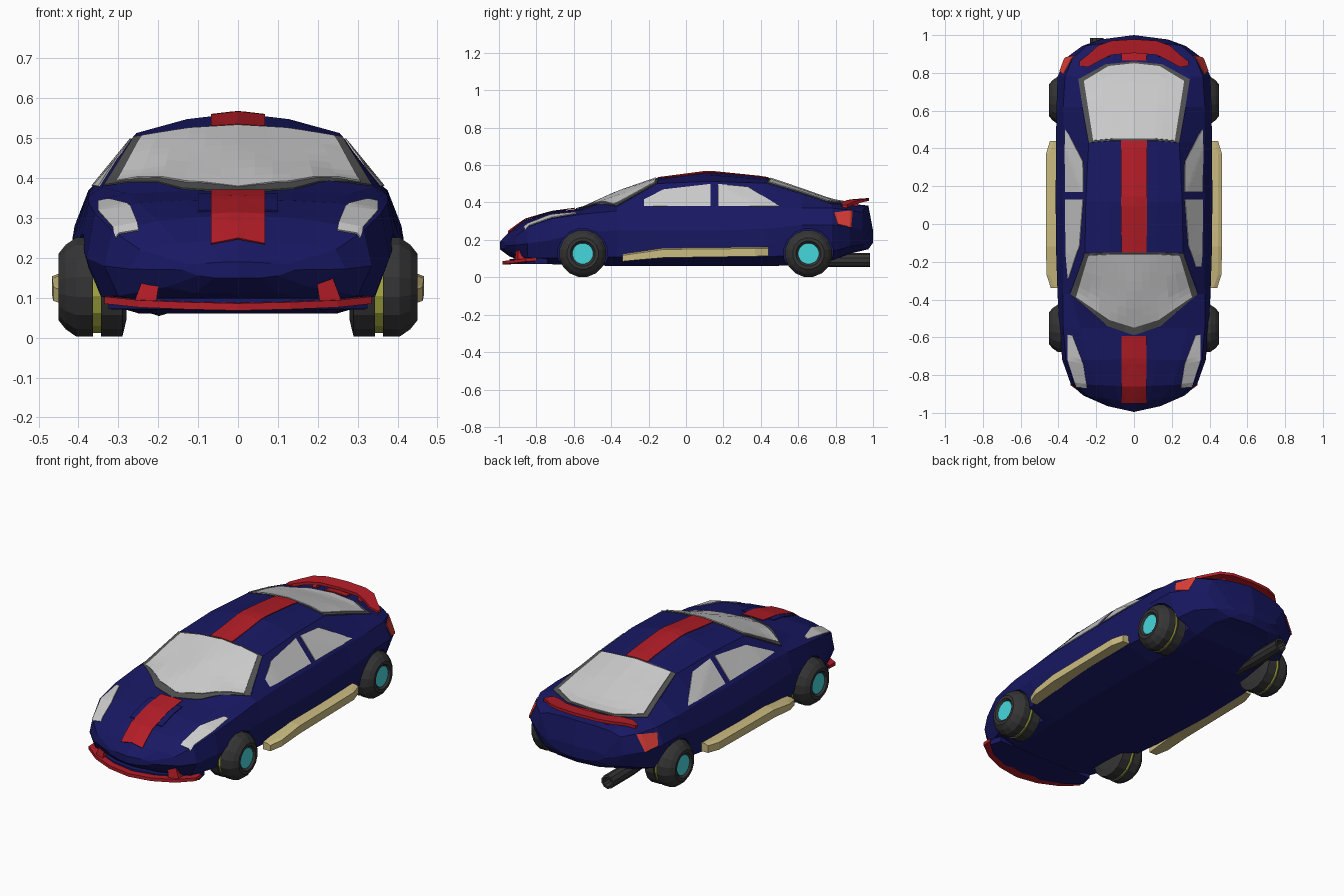
import bpy, bmesh, math
from mathutils import Vector
from mathutils.bvhtree import BVHTree

if "Cube" in bpy.data.objects:
    bpy.data.objects.remove(bpy.data.objects["Cube"])


def material(name, r, g, b):
    m = bpy.data.materials.new(name)
    m.diffuse_color = (r, g, b, 1)
    m.use_nodes = True
    m.node_tree.nodes["Principled BSDF"].inputs["Base Color"].default_value = m.diffuse_color
    return m


BLUE = material("blue", 0.009, 0.009, 0.125)
RED = material("red", 0.45, 0.012, 0.02)
LAMP = material("lamp_red", 0.75, 0.05, 0.04)
TAN = material("tan", 0.6, 0.5, 0.22)
CYAN = material("cyan", 0.06, 0.68, 0.72)
YELLOW = material("yellow", 0.4, 0.42, 0.05)
DARK = material("dark_grey", 0.035, 0.035, 0.035)
TRIM = material("trim_grey", 0.08, 0.08, 0.08)
GLASS = material("glass_grey", 0.52, 0.52, 0.52)


def make(name, verts, faces, mat):
    me = bpy.data.meshes.new(name)
    bm = bmesh.new()
    vs = [bm.verts.new(v) for v in verts]
    for f in faces:
        bm.faces.new([vs[i] for i in f])
    bmesh.ops.recalc_face_normals(bm, faces=bm.faces)
    bm.to_mesh(me)
    bm.free()
    if mat:
        me.materials.append(mat)
    ob = bpy.data.objects.new(name, me)
    bpy.context.collection.objects.link(ob)
    return ob


def loft(name, rings, mat, split_caps=False):
    n, h = len(rings[0]), len(rings[0]) // 2
    verts = [p for r in rings for p in r]
    faces = [(i * n + j, i * n + (j + 1) % n, (i + 1) * n + (j + 1) % n, (i + 1) * n + j)
             for i in range(len(rings) - 1) for j in range(n)]
    for base in (0, len(verts) - n):
        caps = [list(range(h + 1)), list(range(h, n)) + [0]] if split_caps else [range(n)]
        faces += [[base + k for k in c] for c in caps]
    return make(name, verts, faces, mat)


def lathe(name, profile, centre, axis, mat, sides=16):
    # profile: (distance along axis, radius)
    rings = []
    for d, r in profile:
        ring = []
        for k in range(sides):
            a = 2 * math.pi * (k + 0.5) / sides
            c, s = r * math.cos(a), r * math.sin(a)
            ring.append(Vector(centre) + Vector((d, c, s) if axis == "x" else (c, d, s)))
        rings.append(ring)
    return loft(name, rings, mat)


# Body: y, floor z, sill x, flank x z, shoulder x z, roof edge x z, top z
stations = [
    (-0.995, .150, .10, .14, .170, .12, .183, .08, .187, .19),
    (-0.945, .112, .18, .27, .172, .245, .22, .15, .237, .244),
    (-0.86, .080, .30, .335, .18, .315, .268, .20, .293, .306),
    (-0.72, .070, .34, .38, .20, .36, .313, .25, .338, .347),
    (-0.55, .065, .36, .395, .24, .375, .338, .28, .362, .37),
    (-0.37, .060, .385, .405, .25, .375, .355, .34, .378, .452),
    (-0.155, .06, .405, .412, .25, .372, .365, .26, .501, .527),
    (0.12, .060, .41, .415, .25, .375, .365, .255, .513, .563),
    (0.43, .060, .405, .413, .26, .372, .37, .24, .503, .531),
    (0.62, .065, .38, .41, .28, .375, .37, .275, .446, .467),
    (0.78, .090, .36, .405, .28, .365, .37, .30, .392, .41),
    (0.89, .130, .31, .365, .27, .325, .36, .22, .38, .393),
    (0.975, .150, .22, .275, .25, .25, .345, .20, .365, .383),
    (1.0, .185, .12, .18, .215, .17, .235, .12, .245, .25),
]
bow = {0: .22, 1: .14, 2: .04, 11: -.04, 12: -.12, 13: -.13}  # ends curve back at the sides
rings = []
for i, (y, zb, wl, wm, zm, ws, zs, wr, zr, zt) in enumerate(stations):
    half = [(.6 * wl, zb), (wl, zb + .25 * (zm - zb)), (wm, zm), (ws, zs), (wr, zr),
            (.5 * wr, zt - .3 * (zt - zr))]
    ring = [(0, zb)] + half + [(0, zt)] + [(-x, z) for x, z in reversed(half)]
    rings.append([Vector((x, y + bow.get(i, 0) * abs(x), z)) for x, z in ring])
body = loft("body", rings, BLUE, True)
bm = bmesh.new()
bm.from_mesh(body.data)
bmesh.ops.triangulate(bm, faces=bm.faces)
tree = BVHTree.FromBMesh(bm)
bm.free()


def resample(line, n):
    out = []
    for i in range(n + 1):
        t = i / n * (len(line) - 1)
        k = min(int(t), len(line) - 2)
        out.append(Vector(line[k]).lerp(Vector(line[k + 1]), t - k))
    return out


def panel(name, a, b, mat, lift, side=0, n=12, m=8):
    # Patch between two edge lines, laid on the body from above (side 0) or from +x / -x
    verts = []
    for p, q in zip(resample(a, n), resample(b, n)):
        for j in range(m + 1):
            u, v = p.lerp(q, j / m)
            start, d = (((2 * side, u, v), (-side, 0, 0)) if side else ((u, v, 2), (0, 0, -1)))
            hit, nor = tree.ray_cast(Vector(start), Vector(d))[:2]
            verts.append(hit + nor * lift)
    w = m + 1
    flat = [(i * w + j, i * w + j + 1, i * w + w + j + 1, i * w + w + j)
            for i in range(n) for j in range(m)]
    ob = make(name, verts, flat, mat)
    mod = ob.modifiers.new("thickness", "SOLIDIFY")
    mod.thickness, mod.offset = 0.004, 0
    return ob


def mirrored(line):
    return [(-x, y) for x, y in reversed(line[1:])] + line


# Front and rear glass with dark frames (half edges start at the centre)
panel("windscreen_frame", mirrored([(0, -.15), (.13, -.15), (.26, -.155)]),
      mirrored([(0, -.588), (.14, -.54), (.335, -.37)]), TRIM, .003)
panel("windscreen", mirrored([(0, -.158), (.12, -.158), (.24, -.165)]),
      mirrored([(0, -.545), (.13, -.505), (.305, -.385)]), GLASS, .007)
panel("rear_glass_frame", mirrored([(0, .44), (.12, .44), (.24, .43)]),
      mirrored([(0, .86), (.15, .845), (.295, .765)]), TRIM, .003)
panel("rear_glass", mirrored([(0, .45), (.11, .45), (.215, .44)]),
      mirrored([(0, .85), (.135, .835), (.265, .755)]), GLASS, .007)

# Bonnet bulge and centre stripes
panel("bonnet_bulge", [(-.1, -.82), (-.1, -.64)], [(.1, -.82), (.1, -.64)], BLUE, .004)
for name, y0, y1 in (("bonnet", -.945, -.592), ("roof", -.15, .44), ("boot", .865, .92)):
    panel(name + "_stripe", [(-.067, y0), (-.067, y1)], [(.067, y0), (.067, y1)], RED, .006)

# Side windows and lamps
for s, tag in ((1, "right"), (-1, "left")):
    panel("front_window_" + tag, [(-.29, .378), (-.08, .38), (.13, .38)],
          [(-.285, .384), (-.12, .468), (.13, .497)], GLASS, .002, s)
    panel("rear_window_" + tag, [(.17, .38), (.33, .38), (.50, .378)],
          [(.17, .497), (.33, .482), (.495, .382)], GLASS, .002, s)
    panel("tail_lamp_" + tag, [(.81, .283), (.88, .267)], [(.79, .345), (.888, .358)], LAMP, .003, s)
    panel("headlamp_" + tag, [(s * .35, -.585), (s * .35, -.72), (s * .305, -.86)],
          [(s * .325, -.59), (s * .268, -.74), (s * .248, -.865)], GLASS, .004)

# Wheels with arches cut into the body
for s, tag in ((1, "right"), (-1, "left")):
    for y, end in ((-.552, "front"), (.655, "rear")):
        def part(kind, prof, mat):
            return lathe(f"{end}_{kind}_{tag}", [(s * d, r) for d, r in prof],
                         (0, y, .127), "x", mat)
        part("tyre", [(.363, .09), (.363, .127), (.405, .127), (.432, .108), (.45, .085),
                      (.45, .068), (.437, .056)], DARK)
        part("hub", [(.40, .056), (.441, .056)], CYAN)
        part("brake_disc", [(.343, .117), (.365, .117)], YELLOW)
        part("inner_rim", [(.28, .05), (.28, .085), (.29, .127), (.344, .127)], DARK)
        cut = part("arch_cutter", [(.27, .134), (.6, .134)], None)
        cut.hide_render = True
        cut.hide_viewport = True
        mod = body.modifiers.new("arch", "BOOLEAN")
        mod.object, mod.operation, mod.solver = cut, "DIFFERENCE", "EXACT"

    # Side skirt: y, outer x, bottom z, top z
    skirt = [(-.34, .44, .085, .125), (-.27, .463, .092, .135), (-.12, .466, .105, .157),
             (.37, .466, .112, .162), (.44, .445, .115, .163)]
    loft("side_skirt_" + tag, [[(s * .395, y, a), (s * x, y, a), (s * x, y, b - .008),
                                (s * (x - .02), y, b), (s * .395, y, b)]
                               for y, x, a, b in skirt], TAN)

    # Bumper fin and wing post
    loft("bumper_fin_" + tag, [[(s * x0, y0, z), (s * x1, y0 + .015, z), (s * x1, y1, z),
                                (s * x0, y1, z)]
                               for x0, x1, y0, y1, z in ((.205, .26, -.915, -.85, .09),
                                                         (.195, .235, -.91, -.85, .157))], RED)
    loft("wing_post_" + tag, [[(s * .13, y, z), (s * .155, y, z), (s * .155, y + .035, z),
                               (s * .13, y + .035, z)] for y, z in ((.88, .37), (.89, .405))], RED)


def blade(name, half, thick):
    # half: x, front y, back y, front z, back z
    full = [(-p[0],) + p[1:] for p in reversed(half[1:])] + half
    return loft(name, [[(x, y0, z0), (x, y1, z1), (x, y1, z1 + thick), (x, y0, z0 + thick)]
                       for x, y0, y1, z0, z1 in full], RED)


# Bumper lip, front splitter and rear wing
lip = [(0, -.945), (.13, -.925), (.25, -.875), (.325, -.81)]
lip = mirrored(lip)
loft("bumper_lip", [[(x, y, .072), (x, y, .098), (x * .95, -.74, .11), (x * .95, -.74, .07)]
                    for x, y in lip], BLUE)
blade("splitter", [(0, -.98, -.93, .068, .07), (.13, -.962, -.91, .071, .073),
                   (.25, -.915, -.86, .076, .078), (.335, -.855, -.80, .085, .087)], .018)
blade("rear_wing", [(0, .905, .978, .402, .408), (.12, .895, .97, .402, .407),
                    (.19, .86, .945, .397, .402), (.245, .83, .895, .384, .387),
                    (.288, .838, .862, .37, .372)], .016)

# Exhaust
lathe("exhaust", [(.5, .02), (.78, .038), (.94, .038), (.985, .038), (.985, .027), (.93, .027)],
      (-.198, 0, .092), "y", DARK, 10)
